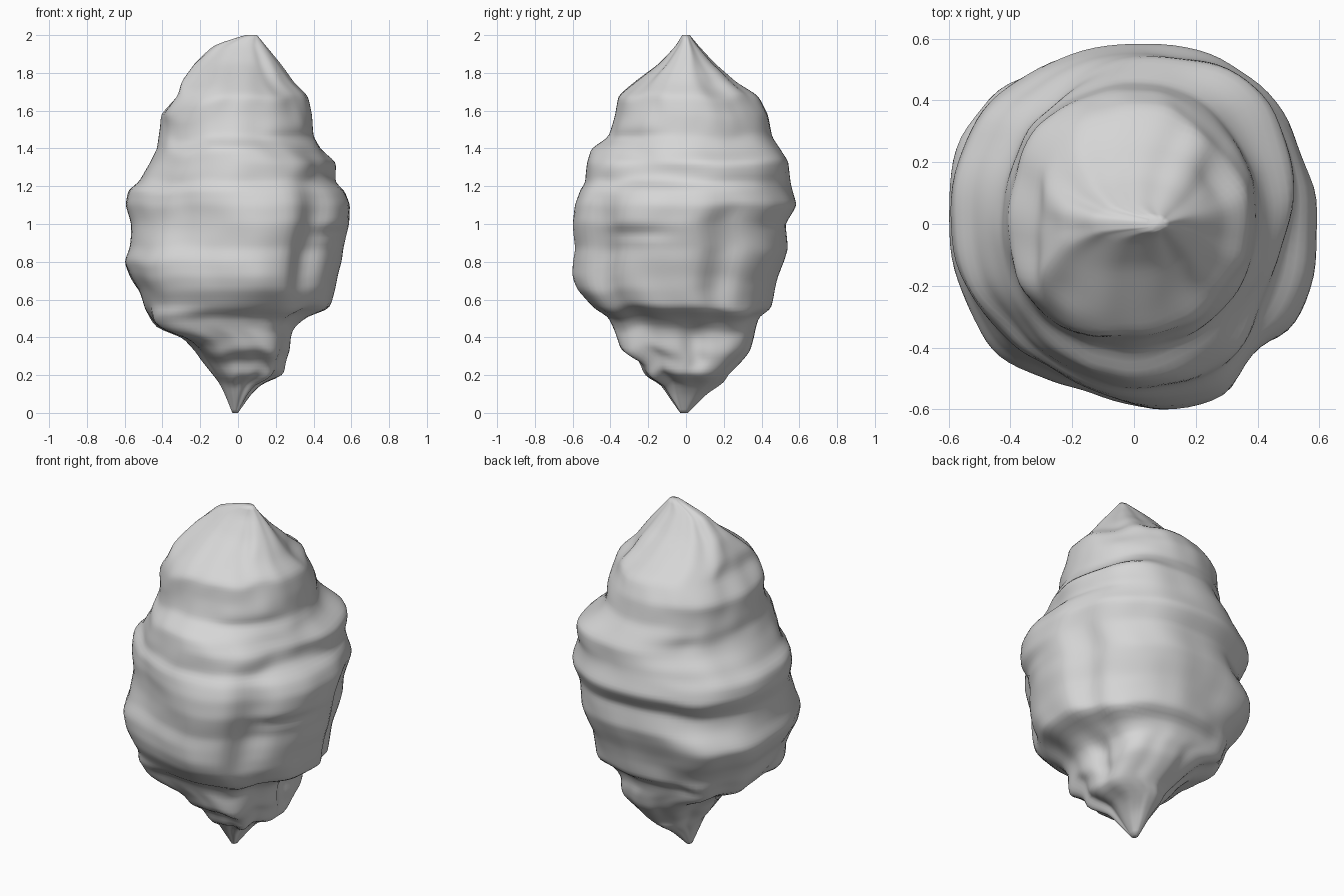
import bpy, bmesh, math
from mathutils import Vector, noise

# Outline by height: z, left, right, front, back
OUTLINE = [
    (0.00, -.03, .00, -.03, .01), (0.10, -.07, .07, -.10, .11), (0.16, -.10, .13, -.14, .20),
    (0.20, -.13, .24, -.22, .22), (0.28, -.19, .26, -.25, .30), (0.33, -.22, .28, -.34, .34),
    (0.40, -.28, .29, -.36, .36), (0.45, -.42, .31, -.38, .37), (0.51, -.47, .38, -.41, .39),
    (0.55, -.50, .49, -.48, .45), (0.65, -.52, .51, -.56, .47), (0.72, -.56, .52, -.58, .49),
    (0.80, -.59, .54, -.58, .52), (0.87, -.57, .55, -.57, .54), (1.00, -.57, .59, -.59, .52),
    (1.10, -.60, .60, -.585, .585), (1.18, -.585, .57, -.56, .56), (1.22, -.53, .53, -.53, .55),
    (1.33, -.46, .54, -.52, .54), (1.40, -.425, .45, -.50, .49), (1.46, -.42, .41, -.41, .45),
    (1.58, -.40, .395, -.375, .435), (1.68, -.31, .37, -.355, .385), (1.75, -.29, .295, -.27, .27),
    (1.85, -.23, .22, -.14, .15), (1.95, -.12, .14, -.05, .06), (2.00, .04, .10, -.02, .02),
]
# Blocks and grooves: angle, height, half angle, half height, depth
RELIEF = [
    (-48, .88, 10, .30, -.05), (22, .82, 9, .30, -.045), (8, .36, 9, .13, -.05),
    (-112, .90, 18, .28, -.03), (-70, .88, 16, .32, .03), (-60, .37, 18, .12, .03),
    (-135, 1.08, 28, .17, -.045), (-135, .46, 26, .08, .06), (-135, 1.72, 30, .16, .06),
    (45, .40, 18, .10, .02), (45, 1.66, 24, .10, -.03), (48, 1.30, 24, .09, .03),
    (60, 1.00, 20, .25, .02), (-20, 1.30, 24, .09, -.06), (-45, 1.40, 24, .08, -.035),
    (140, .74, 28, .13, .06), (140, .42, 28, .10, .035), (135, 1.33, 32, .06, -.03),
    (150, 1.10, 22, .12, .015), (-25, .95, 18, .03, -.015), (-38, 1.68, 14, .12, -.02),
    (140, 1.68, 22, .12, .02),
]
SIDES, ROWS = 96, 110


def outline(z):
    for p, q in zip(OUTLINE, OUTLINE[1:]):
        if z <= q[0]:
            t = (z - p[0]) / (q[0] - p[0])
            return [a + (b - a) * t for a, b in zip(p[1:], q[1:])]
    return OUTLINE[-1][1:]


def relief(angle, z):
    total = 0
    for a, h, wa, wh, depth in RELIEF:
        da = (math.degrees(angle) - a + 180) % 360 - 180
        total += depth * math.exp(-abs(da / wa) ** 3 - abs((z - h) / wh) ** 3)
    return total


def spower(v, e):
    return math.copysign(abs(v) ** e, v)


def surface_point(angle, z):
    c, s = math.cos(angle), math.sin(angle)
    # Ledges wander up and down between the four main sides
    drift = .05 * math.sin(2 * angle) ** 2 * noise.noise(Vector((c * 2, s * 2, z * 1.5)))
    drift *= min(1, z * 4, (2 - z) * 4)
    left, right, front, back = outline(min(2, max(0, z + drift)))
    cx, cy = (left + right) / 2, (front + back) / 2
    x = (right - left) / 2 * spower(c, .95)
    y = (back - front) / 2 * spower(s, .95)
    fade = min(1, math.hypot(x, y) / .3)
    rough = noise.fractal(Vector((c * 2.2, s * 2.2, z * 3.2)), 1.0, 2.0, 2)
    push = fade * (relief(angle, z) + .014 * rough)
    return Vector((cx + x + push * c, cy + y + push * s, z))


# Rock body: stacked rings closed at both tips
bm = bmesh.new()
rings = []
for i in range(ROWS + 1):
    z = 2 * i / ROWS
    rings.append([bm.verts.new(surface_point(2 * math.pi * k / SIDES, z)) for k in range(SIDES)])
for low, high in zip(rings, rings[1:]):
    for k in range(SIDES):
        n = (k + 1) % SIDES
        bm.faces.new((low[k], low[n], high[n], high[k]))
bm.faces.new(rings[0][::-1])
bm.faces.new(rings[-1])
inner = [v for ring in rings[2:-2] for v in ring]
for _ in range(2):
    bmesh.ops.smooth_vert(bm, verts=inner, factor=.5, use_axis_x=True, use_axis_y=True, use_axis_z=True)
for f in bm.faces:
    f.smooth = True

mesh = bpy.data.meshes.new("rock_body")
bm.to_mesh(mesh)
bm.free()
rock = bpy.data.objects.new("rock_body", mesh)
bpy.context.collection.objects.link(rock)

grey = bpy.data.materials.new("stone_grey")
grey.diffuse_color = (.67, .67, .67, 1)
mesh.materials.append(grey)
